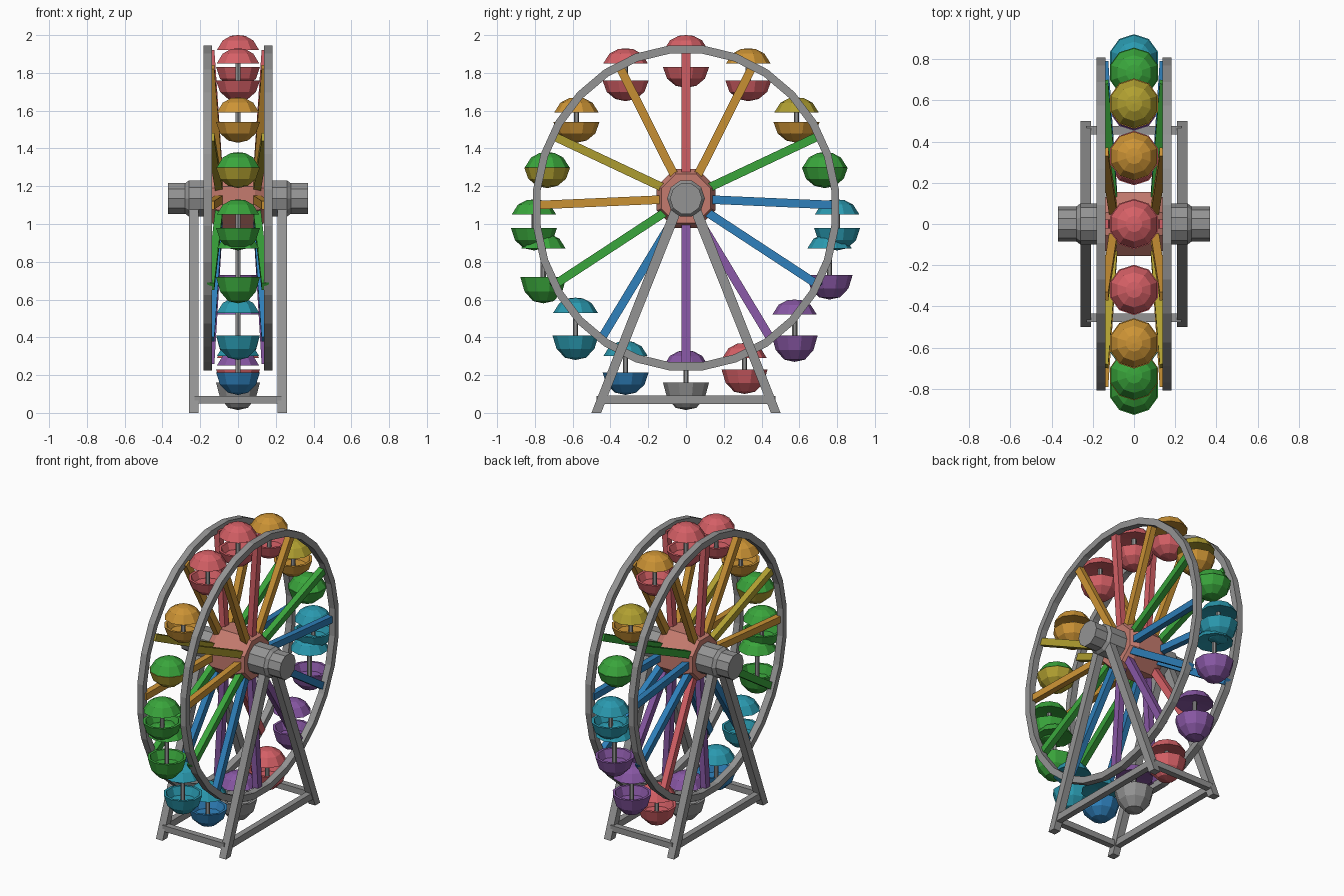
import bpy, bmesh, math
from mathutils import Vector, Matrix

if "Cube" in bpy.data.objects:
    bpy.data.objects.remove(bpy.data.objects["Cube"])


def srgb(r, g, b):
    return tuple((c / 255) ** 2.2 for c in (r, g, b)) + (1.0,)


MATS = {}
for name, col in {
    "grey": srgb(146, 146, 146), "salmon": srgb(195, 122, 110),
    "red": srgb(212, 96, 102), "orange": srgb(203, 146, 56),
    "yellow": srgb(175, 158, 52), "green": srgb(60, 164, 62),
    "teal": srgb(46, 152, 174), "blue": srgb(50, 126, 184),
    "purple": srgb(135, 88, 163),
}.items():
    m = bpy.data.materials.new(name)
    m.use_nodes = True
    m.diffuse_color = col
    bsdf = next(n for n in m.node_tree.nodes if n.type == "BSDF_PRINCIPLED")
    bsdf.inputs["Base Color"].default_value = col
    MATS[name] = m


def finish(bm, name, colour):
    bmesh.ops.recalc_face_normals(bm, faces=bm.faces)
    mesh = bpy.data.meshes.new(name)
    bm.to_mesh(mesh)
    bm.free()
    mesh.materials.append(MATS[colour])
    obj = bpy.data.objects.new(name, mesh)
    bpy.context.collection.objects.link(obj)
    return obj


def beam(name, colour, a, b, w, d):
    """Box from a to b, w wide across x (or y for beams along x), d deep."""
    a, b = Vector(a), Vector(b)
    axis = (b - a).normalized()
    ref = Vector((0, 1, 0)) if abs(axis.x) > 0.9 else Vector((1, 0, 0))
    u = (ref - axis * ref.dot(axis)).normalized()
    v = axis.cross(u)
    rot = Matrix((u * w, v * d, b - a)).transposed().to_4x4()
    bm = bmesh.new()
    bmesh.ops.create_cube(bm, size=1, matrix=Matrix.Translation((a + b) / 2) @ rot)
    return finish(bm, name, colour)


def lathe(name, colour, profile, sides, matrix):
    """Spin (radius, height) points around the local z axis."""
    bm = bmesh.new()
    rings = []
    for r, h in profile:
        if r == 0:
            rings.append([bm.verts.new(matrix @ Vector((0, 0, h)))] * sides)
            continue
        ring = []
        for i in range(sides):
            t = 2 * math.pi * (i + 0.5) / sides
            ring.append(bm.verts.new(matrix @ Vector((r * math.cos(t), r * math.sin(t), h))))
        rings.append(ring)
    for p, q in zip(rings, rings[1:]):
        for i in range(sides):
            j = (i + 1) % sides
            corners = list(dict.fromkeys((p[i], p[j], q[j], q[i])))
            bm.faces.new(corners)
    return finish(bm, name, colour)


HUB = Vector((0, 0, 1.135))
ACROSS = Matrix.Translation(HUB) @ Matrix.Rotation(math.pi / 2, 4, "Y")

# Hub and axle
lathe("hub", "salmon", [(0, -0.14), (0.14, -0.14), (0.168, -0.09),
                        (0.168, 0.09), (0.14, 0.14), (0, 0.14)], 8, ACROSS)
lathe("axle", "grey", [(0, -0.37), (0.085, -0.37), (0.085, -0.28), (0.1, -0.26),
                       (0.1, 0.26), (0.085, 0.28), (0.085, 0.37), (0, 0.37)], 10, ACROSS)

# Spokes: outer end (y, z) with a colour for each side of the wheel
SPOKES = [
    (0, 1.92, "red", "red"), (0.35, 1.83, "orange", "orange"),
    (0.69, 1.46, "green", "green"), (0.79, 1.10, "blue", "blue"),
    (0.71, 0.67, "blue", "blue"), (0.45, 0.39, "purple", "red"),
    (0, 0.26, "purple", "purple"), (-0.45, 0.39, "blue", "blue"),
    (-0.71, 0.67, "green", "green"), (-0.79, 1.10, "orange", "orange"),
    (-0.69, 1.46, "yellow", "yellow"), (-0.35, 1.83, "orange", "orange"),
]

for side, label in ((1, "left"), (-1, "right")):
    # Rim ring
    rim_mat = (Matrix.Translation((side * 0.16, 0, 1.085)) @ Matrix.Diagonal((1, 0.815, 0.865, 1))
               @ Matrix.Rotation(math.pi / 2, 4, "Y"))
    lathe("rim_" + label, "grey", [(1, -0.022), (1, 0.022), (0.95, 0.022),
                                   (0.95, -0.022), (1, -0.022)], 28, rim_mat)
    # Spokes spread outward from hub to rim
    for i, (y, z, near, far) in enumerate(SPOKES):
        end = Vector((0, y, z))
        start = HUB + (end - HUB).normalized() * 0.13
        start.x, end.x = side * 0.1, side * 0.145
        beam(f"spoke_{label}_{i + 1}", near if side > 0 else far, start, end, 0.04, 0.045)
    # A-frame legs and the bar between their feet
    x = side * 0.235
    for s, end_name in ((-1, "front"), (1, "back")):
        leg = beam(f"{end_name}_leg_{label}", "grey", (x, s * 0.03, 1.13), (x, s * 0.475, 0), 0.05, 0.055)
        for v in leg.data.vertices:
            if v.co.z < 0.2:
                v.co.z = 0
    beam("foot_bar_" + label, "grey", (x, -0.45, 0.07), (x, 0.45, 0.07), 0.04, 0.045)

# Cross bars tying the two frames
for s, end_name in ((-1, "front"), (1, "back")):
    beam("cross_bar_" + end_name, "grey", (-0.23, s * 0.455, 0.07), (0.23, s * 0.455, 0.07), 0.04, 0.04)

# Gondolas: y, canopy top, bowl bottom, bowl height, canopy colour, bowl colour
GONDOLAS = [
    (0, 2.0, 1.72, 0.11, "red", "red"),
    (-0.32, 1.93, 1.65, 0.11, "red", "red"), (0.33, 1.93, 1.65, 0.11, "orange", "red"),
    (-0.58, 1.67, 1.43, 0.11, "orange", "orange"), (0.585, 1.67, 1.43, 0.11, "yellow", "orange"),
    (-0.735, 1.38, 1.19, 0.11, "green", "yellow"), (0.735, 1.38, 1.19, 0.11, "green", "green"),
    (-0.805, 1.13, 0.86, 0.12, "green", "green"), (0.80, 1.13, 0.86, 0.12, "teal", "teal"),
    (-0.755, 0.95, 0.58, 0.14, "green", "green"), (0.76, 0.95, 0.60, 0.13, "teal", "purple"),
    (-0.585, 0.61, 0.28, 0.13, "teal", "teal"), (0.575, 0.60, 0.27, 0.14, "purple", "purple"),
    (-0.32, 0.38, 0.095, 0.12, "teal", "blue"), (0.31, 0.37, 0.10, 0.13, "red", "red"),
    (0, 0.33, 0.015, 0.145, "purple", "grey"),
]
for i, (y, top, low, h, roof_col, bowl_col) in enumerate(GONDOLAS):
    n = i + 1
    at = Matrix.Translation((0, y, 0))
    lathe(f"canopy_{n}", roof_col, [(0, top - 0.065), (0.118, top - 0.08), (0.085, top - 0.028),
                                    (0.04, top - 0.004), (0, top)], 10, at)
    lathe(f"bowl_{n}", bowl_col, [(0, low), (0.055, low + 0.012), (0.1, low + h * 0.45), (0.122, low + h),
                                  (0.105, low + h), (0.085, low + h * 0.6), (0, low + h * 0.55)], 10, at)
    lathe(f"pole_{n}", "grey", [(0.014, low + h * 0.5), (0.014, top - 0.05)], 6, at)
